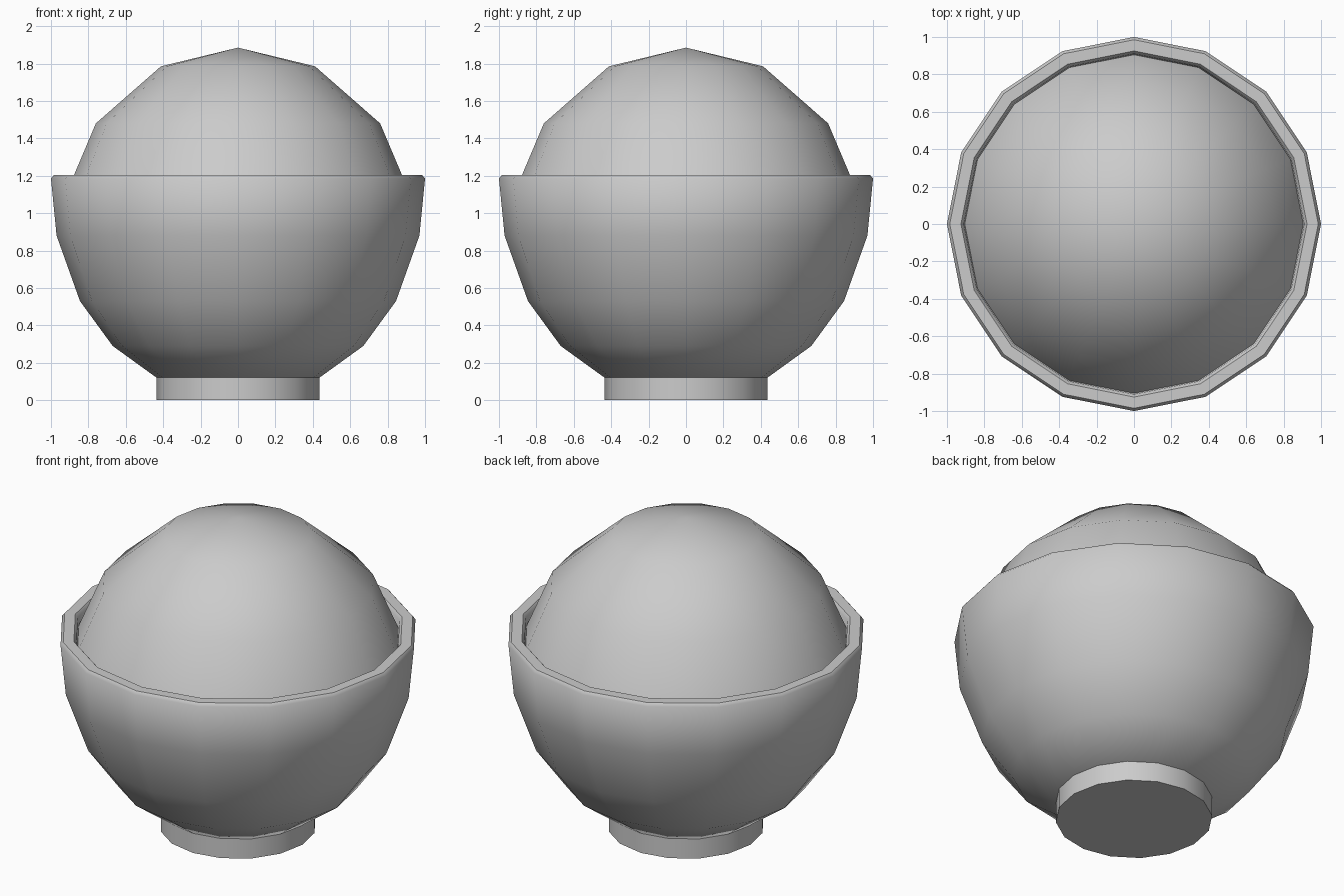
import bpy
import bmesh
import math

if "Cube" in bpy.data.objects:
    bpy.data.objects.remove(bpy.data.objects["Cube"])

SIDES = 16


def lathe(name, profile, smooth_angle):
    """Spin an (r, z) profile round the z axis into a 16-sided part."""
    bm = bmesh.new()
    verts = [bm.verts.new((r, 0, z)) for r, z in profile]
    edges = [bm.edges.new(pair) for pair in zip(verts, verts[1:])]
    bmesh.ops.spin(bm, geom=verts + edges, cent=(0, 0, 0), axis=(0, 0, 1),
                   angle=math.tau, steps=SIDES, use_merge=False)
    bmesh.ops.remove_doubles(bm, verts=bm.verts, dist=0.0005)
    bmesh.ops.recalc_face_normals(bm, faces=bm.faces)
    mesh = bpy.data.meshes.new(name)
    bm.to_mesh(mesh)
    bm.free()
    obj = bpy.data.objects.new(name, mesh)
    bpy.context.collection.objects.link(obj)
    bpy.ops.object.select_all(action='DESELECT')
    obj.select_set(True)
    bpy.context.view_layer.objects.active = obj
    bpy.ops.object.shade_smooth_by_angle(angle=math.radians(smooth_angle))
    return obj


# Bowl: outer wall, narrow rounded rim, inner wall
lathe("bowl", [(0, 0.12), (0.435, 0.12), (0.67, 0.29), (0.845, 0.53),
               (0.97, 0.88), (1.0, 1.185), (0.985, 1.203), (0.925, 1.203),
               (0.91, 1.185), (0.88, 0.9), (0.765, 0.58), (0.6, 0.36),
               (0.38, 0.21), (0, 0.19)], 50)

# Foot: short closed ring under the bowl
lathe("foot", [(0, 0), (0.435, 0), (0.435, 0.125), (0, 0.125)], 40)

# Rounded mound filling the bowl
lathe("mound", [(0, 1.885), (0.412, 1.785), (0.76, 1.48), (0.908, 1.13),
                (0, 1.13)], 60)
